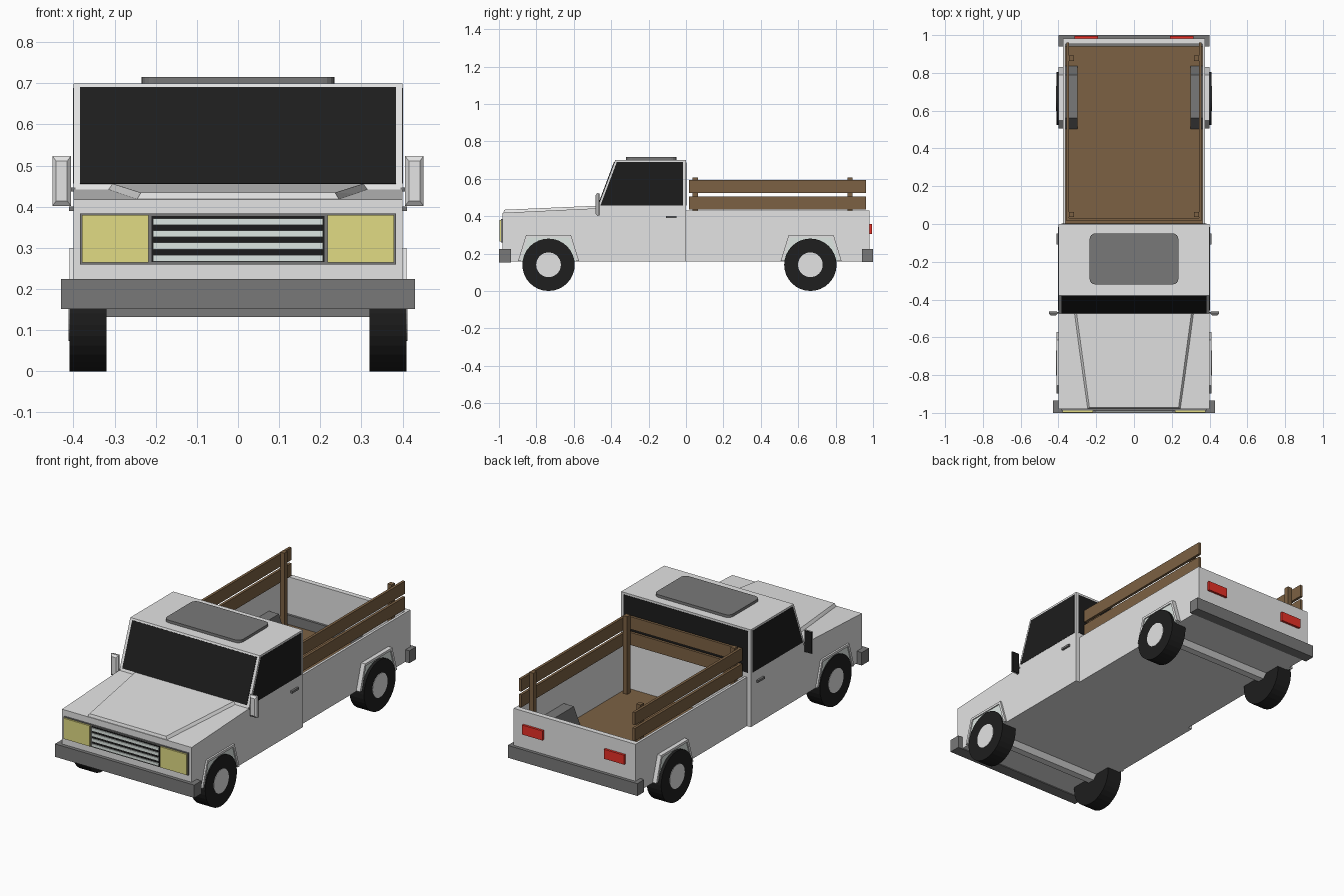
import bpy, bmesh, math
from mathutils import Vector

if "Cube" in bpy.data.objects:
    bpy.data.objects.remove(bpy.data.objects["Cube"])


def material(name, rgb):
    m = bpy.data.materials.new(name)
    m.diffuse_color = (*rgb, 1)
    m.use_nodes = True
    m.node_tree.nodes["Principled BSDF"].inputs["Base Color"].default_value = m.diffuse_color
    return m


BODY = material("body_paint", (0.77, 0.77, 0.77))
PALE = material("pale_trim", (0.83, 0.91, 0.87))
GREY = material("grey_plastic", (0.19, 0.19, 0.19))
BLACK = material("black_glass", (0.012, 0.012, 0.012))
RUBBER = material("rubber", (0.013, 0.013, 0.013))
WOOD = material("wood", (0.20, 0.12, 0.057))
YELLOW = material("lamp_yellow", (0.75, 0.71, 0.23))
RED = material("lamp_red", (0.80, 0.03, 0.02))


def finish(bm, name, mat):
    bmesh.ops.recalc_face_normals(bm, faces=bm.faces)
    me = bpy.data.meshes.new(name)
    bm.to_mesh(me)
    bm.free()
    me.materials.append(mat)
    ob = bpy.data.objects.new(name, me)
    bpy.context.collection.objects.link(ob)
    return ob


def prism(name, profile, x0, x1, mat):
    """Extrude a (y, z) profile from x0 to x1."""
    bm = bmesh.new()
    f = bm.faces.new([bm.verts.new((x0, y, z)) for y, z in profile])
    ext = bmesh.ops.extrude_face_region(bm, geom=[f])["geom"]
    bmesh.ops.translate(bm, vec=(x1 - x0, 0, 0),
                        verts=[v for v in ext if isinstance(v, bmesh.types.BMVert)])
    return finish(bm, name, mat)


def box(name, x, y, z, mat):
    return prism(name, [(y[0], z[0]), (y[1], z[0]), (y[1], z[1]), (y[0], z[1])], x[0], x[1], mat)


def hull(name, pts, mat):
    bm = bmesh.new()
    bmesh.ops.convex_hull(bm, input=[bm.verts.new(p) for p in pts])
    bmesh.ops.dissolve_limit(bm, angle_limit=0.01, verts=bm.verts, edges=bm.edges)
    return finish(bm, name, mat)


def disc(name, r, x0, x1, y, z, mat):
    """Cylinder along x."""
    bm = bmesh.new()
    bmesh.ops.create_cone(bm, cap_ends=True, segments=32, radius1=r, radius2=r, depth=abs(x1 - x0))
    for v in bm.verts:
        v.co = Vector((v.co.z + (x0 + x1) / 2, v.co.x + y, v.co.y + z))
    return finish(bm, name, mat)


def sides(a, b):
    """x ranges on the two sides of the truck."""
    return [(a, b), (-b, -a)]


# Cab and engine body
prism("cab_body", [(-.98, .157), (0, .157), (0, .70), (-.378, .70), (-.475, .442),
                   (-.98, .418)], -.40, .40, BODY)
hull("hood_bulge", [(s * x, y, z) for s in (1, -1) for x, y, z in
                    [(.25, -.978, .41), (.236, -.972, .434), (.325, -.47, .43), (.305, -.465, .456)]], BODY)


# Windows
def on_screen(z, off):
    t = (z - .442) / .258
    return (-.475 + .097 * t - .935 * off, z + .355 * off)


prism("windscreen", [on_screen(.455, 0), on_screen(.69, 0), on_screen(.69, .003),
                     on_screen(.455, .003)], -.384, .384, BLACK)
for a, b in sides(.397, .4015):
    prism("side_window", [(-.458, .456), (-.370, .689), (-.015, .689), (-.015, .456)], a, b, BLACK)
box("rear_window", (-.384, .384), (-.003, .002), (.456, .688), BLACK)

# Sunroof with rounded corners
bm = bmesh.new()
ring = []
for i, (cx, cy) in enumerate([(.205, -.08), (-.205, -.08), (-.205, -.29), (.205, -.29)]):
    for k in range(5):
        a = math.pi / 2 * (i + k / 4)
        ring.append((cx + .03 * math.cos(a), cy + .03 * math.sin(a)))
lo, hi = ([bm.verts.new((x, y, z)) for x, y in ring] for z in (.695, .715))
bm.faces.new(lo)
bm.faces.new(hi)
for i in range(len(ring)):
    j = (i + 1) % len(ring)
    bm.faces.new((lo[i], lo[j], hi[j], hi[i]))
finish(bm, "sunroof", GREY)

# Load bed: walls, tailgate, floor, underside
for a, b in sides(.362, .376):
    box("bed_side", (a, b), (0, .98), (.157, .43), BODY)
box("tailgate", (-.376, .376), (.953, .982), (.157, .43), BODY)
box("bed_floor", (-.362, .362), (0, .953), (.162, .172), WOOD)
box("bed_underside", (-.370, .370), (0, .96), (.157, .163), BODY)

# Bumpers
box("front_bumper", (-.43, .43), (-1, -.935), (.152, .224), GREY)
box("rear_bumper", (-.40, .40), (.94, 1), (.155, .224), GREY)

# Grille and lamps
box("grille_frame", (-.384, .384), (-.988, -.975), (.26, .384), GREY)
box("grille_back", (-.21, .21), (-.990, -.98), (.266, .378), BLACK)
for i in range(4):
    z = .275 + i * .0295
    box("grille_bar", (-.207, .207), (-.995, -.985), (z - .008, z + .008), PALE)
for a, b in sides(.218, .379):
    box("headlamp", (a, b), (-.997, -.98), (.265, .380), YELLOW)
for a, b in sides(.19, .315):
    box("tail_lamp", (a, b), (.98, .995), (.305, .358), RED)

# Wheels, arches and axles
for y, body_x, arch_x in [(-.735, .398, .410), (.665, .37, .400)]:
    c = y if y < 0 else y + .004
    outer = [(c - .163, .16), (c - .12, .30), (c + .12, .30), (c + .163, .16)]
    inner = [(c - .148, .16), (c - .11, .287), (c + .11, .287), (c + .148, .16)]
    for s in (1, -1):
        prism("wheel_arch", outer + inner[::-1], s * body_x, s * arch_x, BODY)
        prism("arch_fill", inner, s * body_x, s * (arch_x - .006), PALE)
        disc("tyre", .14, s * .32, s * .410, y, .14, RUBBER)
        disc("hub", .066, s * .40, s * .412, y, .14, BODY)
    prism("axle", [(y - .045, .158), (y - .02, .132), (y + .02, .132), (y + .045, .158)],
          -.325, .325, BODY)

# Wheel boxes inside the bed
for a, b in sides(.30, .364):
    prism("wheel_box", [(.50, .165), (.56, .30), (.79, .30), (.84, .165)], a, b, GREY)

# Door handles
for a, b in sides(.398, .411):
    box("door_handle", (a, b), (-.108, -.05), (.389, .401), GREY)

# Mirrors: bevelled shell, dark glass, short stem
for s in (1, -1):
    hull("mirror_shell",
         [(s * x, y, z) for x in (.406, .451) for y in (-.468, -.475) for z in (.402, .523)] +
         [(s * x, -.484, z) for x in (.415, .442) for z in (.414, .511)], BODY)
    box("mirror_glass", (s * .407, s * .450), (-.469, -.463), (.403, .522), BLACK)
    box("mirror_stem", (s * .395, s * .41), (-.475, -.465), (.437, .447), GREY)

# Wooden rails and posts
for z in (.436, .524):
    for a, b in sides(.343, .358):
        box("side_rail", (a, b), (.015, .962), (z, z + .07), WOOD)
    box("front_rail", (-.343, .343), (.018, .033), (z, z + .07), WOOD)
for a, b in sides(.318, .344):
    for y in (.05, .877):
        box("rail_post", (a, b), (y - .014, y + .014), (.165, .606), WOOD)
